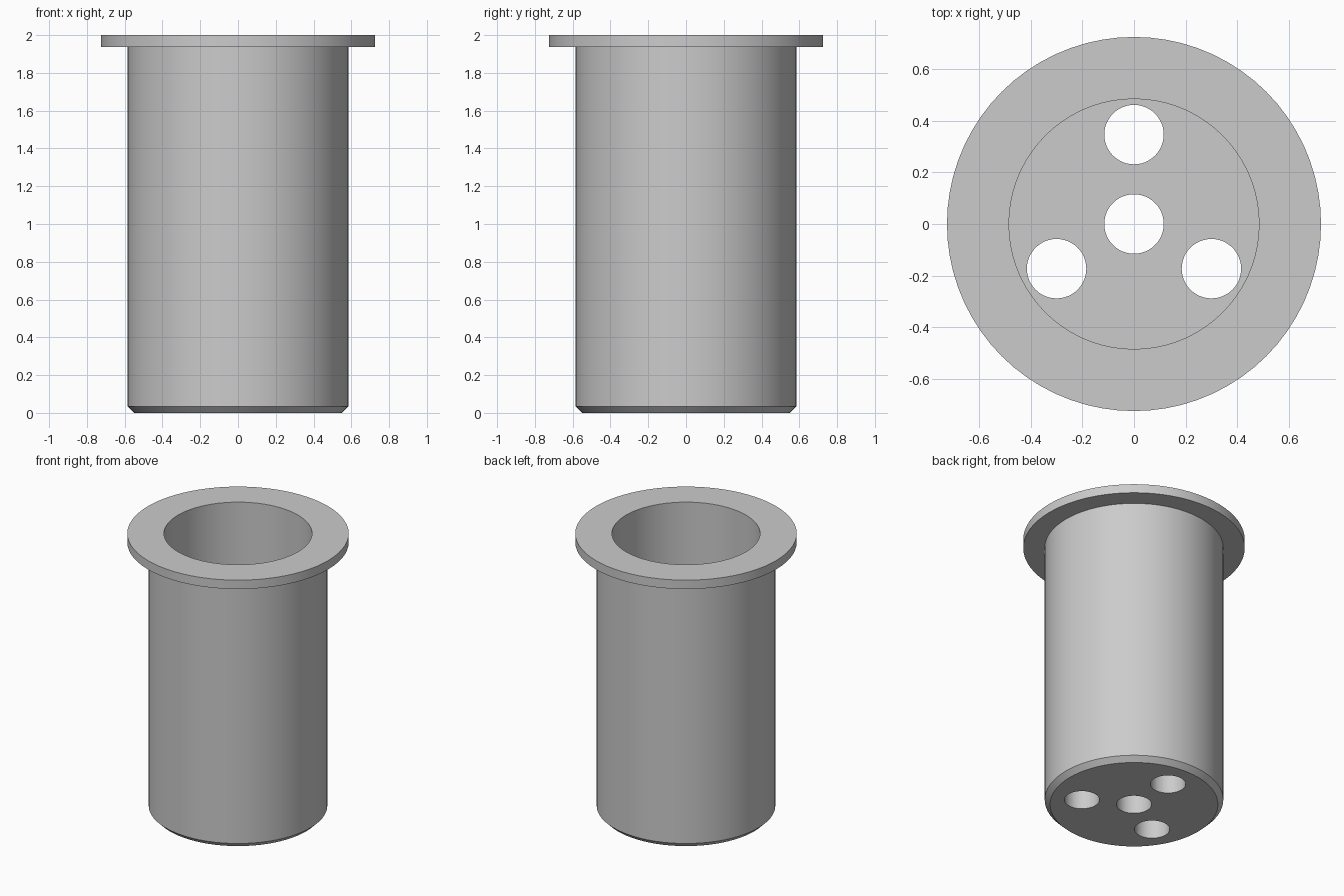
import bpy, bmesh, math

cube = bpy.data.objects.get("Cube")
if cube:
    bpy.data.objects.remove(cube)

SIDES = 72
FLANGE_R, BODY_R, BORE_R = 0.724, 0.584, 0.484
HOLE_R, HOLE_PITCH = 0.115, 0.346
TOP, FLANGE_Z, FLOOR_Z, CHAMFER = 2.0, 1.936, 0.25, 0.035

grey = bpy.data.materials.new("plain grey")
grey.use_nodes = True
grey.diffuse_color = (0.6, 0.6, 0.6, 1)
grey.node_tree.nodes["Principled BSDF"].inputs["Base Color"].default_value = (0.6, 0.6, 0.6, 1)


def add_object(name, bm):
    bmesh.ops.recalc_face_normals(bm, faces=bm.faces[:])
    mesh = bpy.data.meshes.new(name)
    bm.to_mesh(mesh)
    bm.free()
    mesh.materials.append(grey)
    obj = bpy.data.objects.new(name, mesh)
    bpy.context.collection.objects.link(obj)
    return obj


def lathe(name, profile):
    """Revolve an (r, z) profile that starts and ends on the axis."""
    bm = bmesh.new()
    verts = [bm.verts.new((r, 0, z)) for r, z in profile]
    edges = [bm.edges.new(pair) for pair in zip(verts, verts[1:])]
    bmesh.ops.spin(bm, geom=verts + edges, axis=(0, 0, 1), cent=(0, 0, 0),
                   angle=math.tau, steps=SIDES, use_merge=True)
    bmesh.ops.remove_doubles(bm, verts=bm.verts[:], dist=1e-5)
    return add_object(name, bm)


# Flanged cup: chamfered foot, body, flange, bore and floor
cup = lathe("flanged_cup", [
    (0, 0), (BODY_R - CHAMFER, 0), (BODY_R, CHAMFER), (BODY_R, FLANGE_Z),
    (FLANGE_R, FLANGE_Z), (FLANGE_R, TOP), (BORE_R, TOP),
    (BORE_R, FLOOR_Z), (0, FLOOR_Z)])

# Floor holes: one in the centre and three around it
centres = [(0, 0)]
for i in range(3):
    a = math.radians(90 + 120 * i)
    centres.append((HOLE_PITCH * math.cos(a), HOLE_PITCH * math.sin(a)))

bm = bmesh.new()
for x, y in centres:
    ring = bmesh.ops.create_cone(bm, cap_ends=True, segments=48, radius1=HOLE_R,
                                 radius2=HOLE_R, depth=FLOOR_Z * 2)
    bmesh.ops.translate(bm, verts=ring["verts"], vec=(x, y, FLOOR_Z / 2))
cutter = add_object("hole_cutter", bm)
cutter.hide_render = True

cut = cup.modifiers.new("floor_holes", "BOOLEAN")
cut.operation = "DIFFERENCE"
cut.solver = "EXACT"
cut.object = cutter

bpy.ops.object.select_all(action="DESELECT")
bpy.context.view_layer.objects.active = cup
cup.select_set(True)
bpy.ops.object.modifier_apply(modifier=cut.name)
bpy.data.objects.remove(cutter)
bpy.ops.object.shade_smooth_by_angle(angle=math.radians(30))
